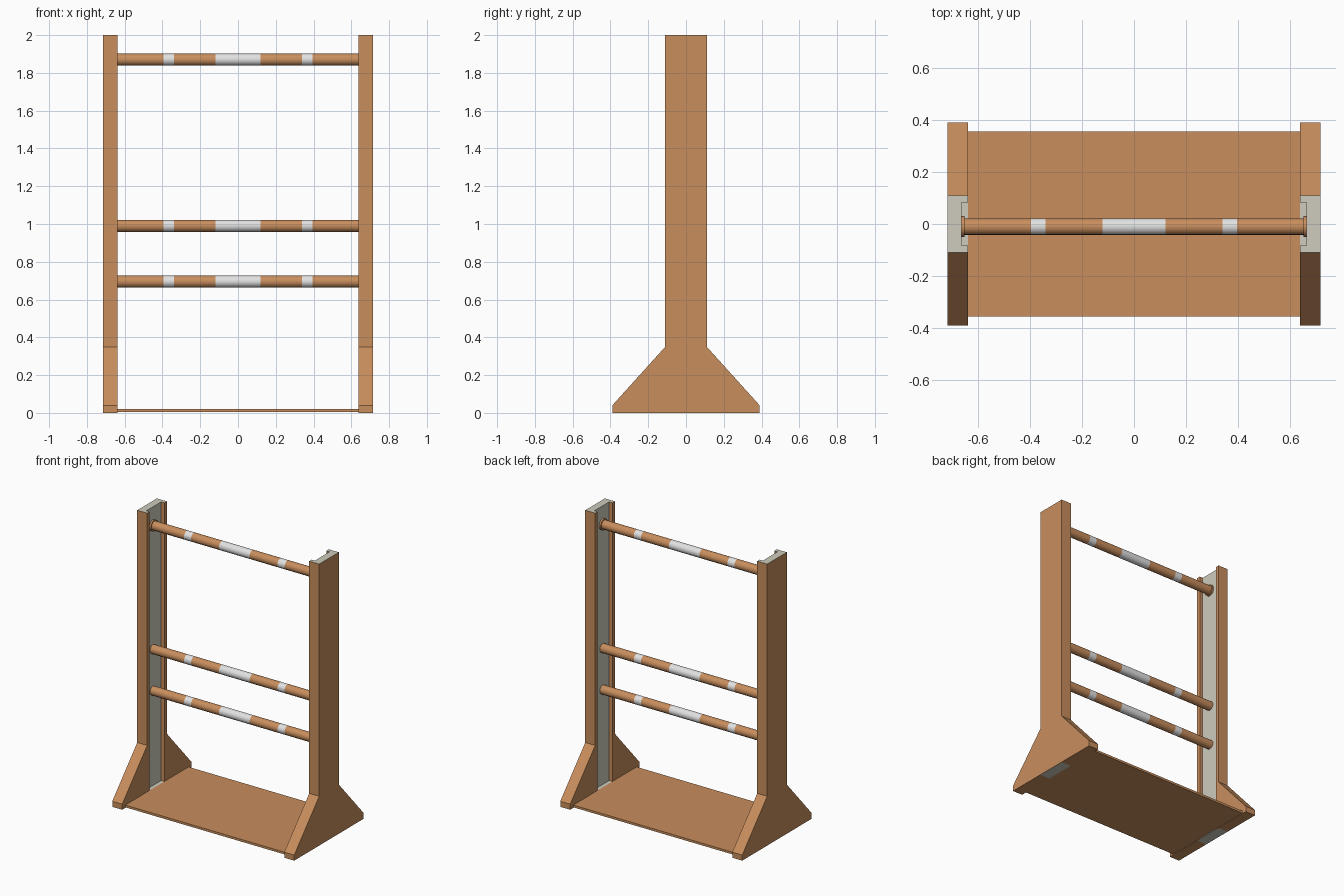
import bpy
import bmesh
from math import cos, sin, tau
from mathutils import Vector

cube = bpy.data.objects.get("Cube")
if cube:
    bpy.data.objects.remove(cube)


def material(name, rgb):
    mat = bpy.data.materials.new(name)
    mat.use_nodes = True
    mat.diffuse_color = (*rgb, 1)
    mat.node_tree.nodes["Principled BSDF"].inputs["Base Color"].default_value = (*rgb, 1)
    return mat


wood = material("warm wood", (0.58, 0.27, 0.11))
white = material("white paint", (0.75, 0.76, 0.75))
liner = material("pale grey liner", (0.62, 0.60, 0.51))


def finish(name, bm, mats):
    bmesh.ops.recalc_face_normals(bm, faces=bm.faces)
    mesh = bpy.data.meshes.new(name)
    bm.to_mesh(mesh)
    bm.free()
    obj = bpy.data.objects.new(name, mesh)
    bpy.context.collection.objects.link(obj)
    for mat in mats:
        mesh.materials.append(mat)
    return obj


def prism(name, points, offset, mats, rule=None):
    """Extrude a closed outline; rule picks faces for the second material."""
    bm = bmesh.new()
    face = bm.faces.new([bm.verts.new(p) for p in points])
    new = bmesh.ops.extrude_face_region(bm, geom=[face], use_keep_orig=True)["geom"]
    bmesh.ops.translate(bm, vec=Vector(offset),
                        verts=[g for g in new if isinstance(g, bmesh.types.BMVert)])
    if rule:
        for f in bm.faces:
            f.material_index = int(rule(f.calc_center_median()))
    return finish(name, bm, mats)


def box(name, x0, x1, y0, y1, z0, z1, mat):
    outline = [(x0, y0, z0), (x1, y0, z0), (x1, y1, z0), (x0, y1, z0)]
    return prism(name, outline, (0, 0, z1 - z0), [mat])


INNER, OUTER, GROOVE = 0.637, 0.715, 0.662
HALF, SLOT = 0.11, 0.083

for side, s in (("left", 1), ("right", -1)):
    # Grooved upright with a pale groove floor
    section = [(OUTER, -HALF), (OUTER, HALF), (INNER, HALF), (INNER, SLOT),
               (GROOVE, SLOT), (GROOVE, -SLOT), (INNER, -SLOT), (INNER, -HALF)]
    prism(side + "_upright", [(s * x, y, 0) for x, y in section], (0, 0, 2),
          [wood, liner], lambda c: abs(abs(c.x) - GROOVE) < 0.001 and abs(c.y) < SLOT)
    box(side + "_groove_base", s * INNER, s * GROOVE, -SLOT, SLOT, 0, 0.02, liner)

    # Sloping braces in front of and behind the upright
    for end, d in (("front", -1), ("back", 1)):
        outline = [(HALF, 0), (0.39, 0), (0.39, 0.04), (HALF, 0.35)]
        prism(side + "_" + end + "_brace", [(s * INNER, d * y, z) for y, z in outline],
              (s * (OUTER - INNER), 0, 0), [wood])

# Floor board
box("floor_board", -INNER, INNER, -0.355, 0.355, 0.004, 0.02, wood)


def rail(name, z, radius, stations, mats, rule=None, sides=16):
    """Round bar along x with a ring of vertices at every station."""
    bm = bmesh.new()
    rings = [[bm.verts.new((x, -0.01 + radius * cos(tau * i / sides),
                            z + radius * sin(tau * i / sides))) for i in range(sides)]
             for x in stations]
    for a, b in zip(rings, rings[1:]):
        for i in range(sides):
            j = (i + 1) % sides
            f = bm.faces.new((a[i], a[j], b[j], b[i]))
            f.smooth = True
            if rule:
                f.material_index = int(rule(abs(f.calc_center_median().x)))
    bm.faces.new(rings[0])
    bm.faces.new(rings[-1])
    for e in bm.edges:
        e.smooth = all(f.smooth for f in e.link_faces)
    return finish(name, bm, mats)


# Rails with painted white bands
half = [0.12, 0.34, 0.395, GROOVE]
stations = [-x for x in reversed(half)] + half
for name, z in (("lower_rail", 0.695), ("middle_rail", 0.99), ("top_rail", 1.87)):
    rail(name, z, 0.032, stations, [wood, white],
         lambda x: x < 0.12 or 0.34 < x < 0.395)

# Collars on the ends of the top rail
for side, s in (("left", 1), ("right", -1)):
    rail(side + "_rail_collar", 1.87, 0.04, [s * 0.65, s * GROOVE], [wood])
